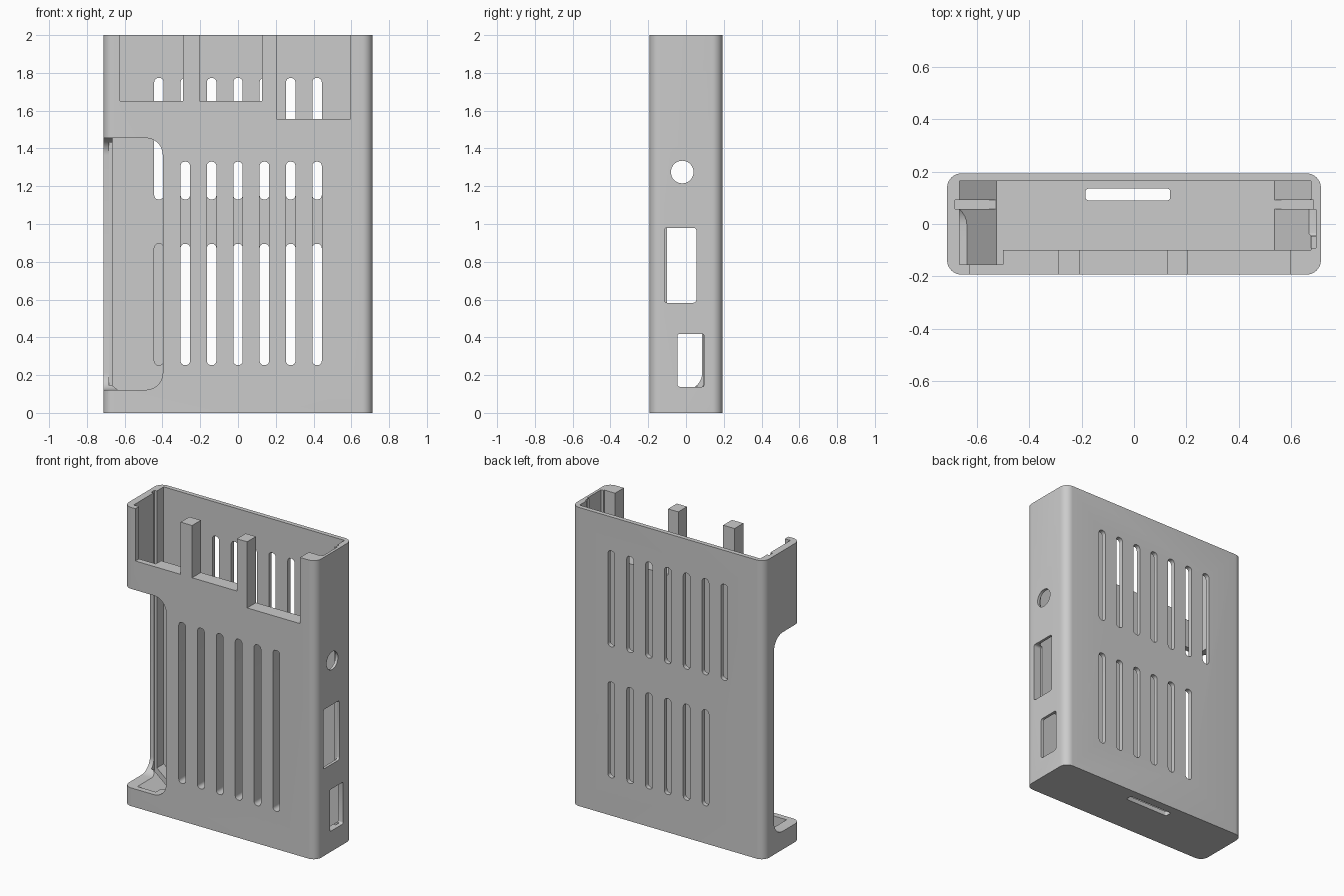
import bpy, bmesh, math
from mathutils import Vector

if "Cube" in bpy.data.objects:
    bpy.data.objects.remove(bpy.data.objects["Cube"])

grey = bpy.data.materials.new("plain grey")
grey.diffuse_color = (0.6, 0.6, 0.6, 1)
grey.use_nodes = True
grey.node_tree.nodes["Principled BSDF"].inputs["Base Color"].default_value = grey.diffuse_color


def prism(name, poly, axis, a, b):
    """Extrude a 2D outline along an axis; outline uses the other two axes in order."""
    def place(p, d):
        u, v = p
        return {'X': (d, u, v), 'Y': (u, d, v), 'Z': (u, v, d)}[axis]
    bm = bmesh.new()
    f = bm.faces.new([bm.verts.new(place(p, a)) for p in poly])
    ext = bmesh.ops.extrude_face_region(bm, geom=[f])
    shift = Vector(place((0, 0), b - a))
    bmesh.ops.translate(bm, vec=shift, verts=[g for g in ext['geom'] if isinstance(g, bmesh.types.BMVert)])
    bmesh.ops.recalc_face_normals(bm, faces=bm.faces[:])
    me = bpy.data.meshes.new(name)
    bm.to_mesh(me)
    bm.free()
    me.materials.append(grey)
    ob = bpy.data.objects.new(name, me)
    bpy.context.collection.objects.link(ob)
    return ob


def rounded(u0, u1, v0, v1, r, n=6):
    """Rounded rectangle outline."""
    pts = []
    for k, (cu, cv) in enumerate([(u1 - r, v1 - r), (u0 + r, v1 - r), (u0 + r, v0 + r), (u1 - r, v0 + r)]):
        for i in range(n + 1):
            t = math.pi / 2 * (k + i / n)
            pts.append((cu + r * math.cos(t), cv + r * math.sin(t)))
    return pts


def rect(u0, u1, v0, v1):
    return [(u0, v0), (u1, v0), (u1, v1), (u0, v1)]


# outer shell
case = prism("case_sleeve", rounded(-0.7125, 0.7125, -0.193, 0.193, 0.055, 8), 'Z', 0, 2)
cutters = []


def cut(name, poly, axis, a, b):
    ob = prism(name + "_cutter", poly, axis, a, b)
    ob.hide_render = True
    cutters.append(ob)


# main cavity with sloped corners at the floor, and the deeper pocket on the left
cut("cavity", [(-0.665, 2.1), (-0.665, 0.145), (-0.525, 0.03), (0.535, 0.03),
               (0.675, 0.145), (0.675, 2.1)], 'Y', -0.10, 0.163)
cut("pocket", [(-0.665, 2.1), (-0.665, 0.145), (-0.525, 0.03), (-0.50, 0.03),
               (-0.50, 2.1)], 'Y', -0.155, -0.06)

# board guide slot and port clearance channel in the side walls
cut("board_slot", rect(-0.682, 0.685, 0.057, 0.091), 'Z', 0.0302, 2.1)
cut("port_channel", rect(0.60, 0.694, -0.092, 0.056), 'Z', 0.16, 2.1)

# connector notches in the top of the front wall
for x0, x1, z in [(-0.625, -0.29, 1.65), (-0.205, 0.127, 1.65), (0.203, 0.595, 1.557)]:
    cut("top_notch", rect(x0, x1, z, 2.1), 'Y', -0.3, -0.08)

# large side opening, seen from the front and from the left
cut("front_opening", rounded(-1.0, -0.398, 0.122, 1.455, 0.09, 8), 'Y', -0.3, -0.09)
cut("side_opening", rounded(-0.5, 0.086, 0.122, 1.455, 0.09, 8), 'X', -0.9, -0.52)

# ventilation slots
for i in range(-3, 4):
    x = i * 0.1395
    w = 0.025
    cut("upper_back_vent", rounded(x - w, x + w, 1.13, 1.773, 0.022, 4), 'Y', 0.12, 0.3)
    depth = 0.176 if i == -3 else 0.3          # the outermost lower slot is blind
    cut("lower_back_vent", rounded(x - w, x + w, 0.253, 0.895, 0.022, 4), 'Y', 0.12, depth)
    if i > -3:
        cut("front_vent", rounded(x - w, x + w, 0.253, 1.33, 0.022, 4), 'Y', -0.3, -0.07)

# ports on the right side
cut("round_port", [(-0.02 + 0.06 * math.cos(t * math.pi / 16), 1.275 + 0.06 * math.sin(t * math.pi / 16))
                   for t in range(32)], 'X', 0.62, 0.9)
cut("tall_port", rounded(-0.115, 0.055, 0.583, 0.98, 0.015, 4), 'X', 0.66, 0.9)
cut("small_port", rounded(-0.045, 0.096, 0.138, 0.418, 0.012, 4), 'X', 0.65, 0.9)

# card slot in the floor
cut("card_slot", rounded(-0.185, 0.138, 0.09, 0.135, 0.012, 4), 'Z', -0.1, 0.1)

# apply all cuts
for c in cutters:
    m = case.modifiers.new(c.name, 'BOOLEAN')
    m.operation = 'DIFFERENCE'
    m.solver = 'EXACT'
    m.object = c
bpy.context.view_layer.update()
mesh = bpy.data.meshes.new_from_object(case.evaluated_get(bpy.context.evaluated_depsgraph_get()))
case.modifiers.clear()
case.data = mesh
for c in cutters:
    bpy.data.objects.remove(c)

bpy.context.view_layer.objects.active = case
case.select_set(True)
bpy.ops.object.shade_smooth_by_angle(angle=math.radians(30))
